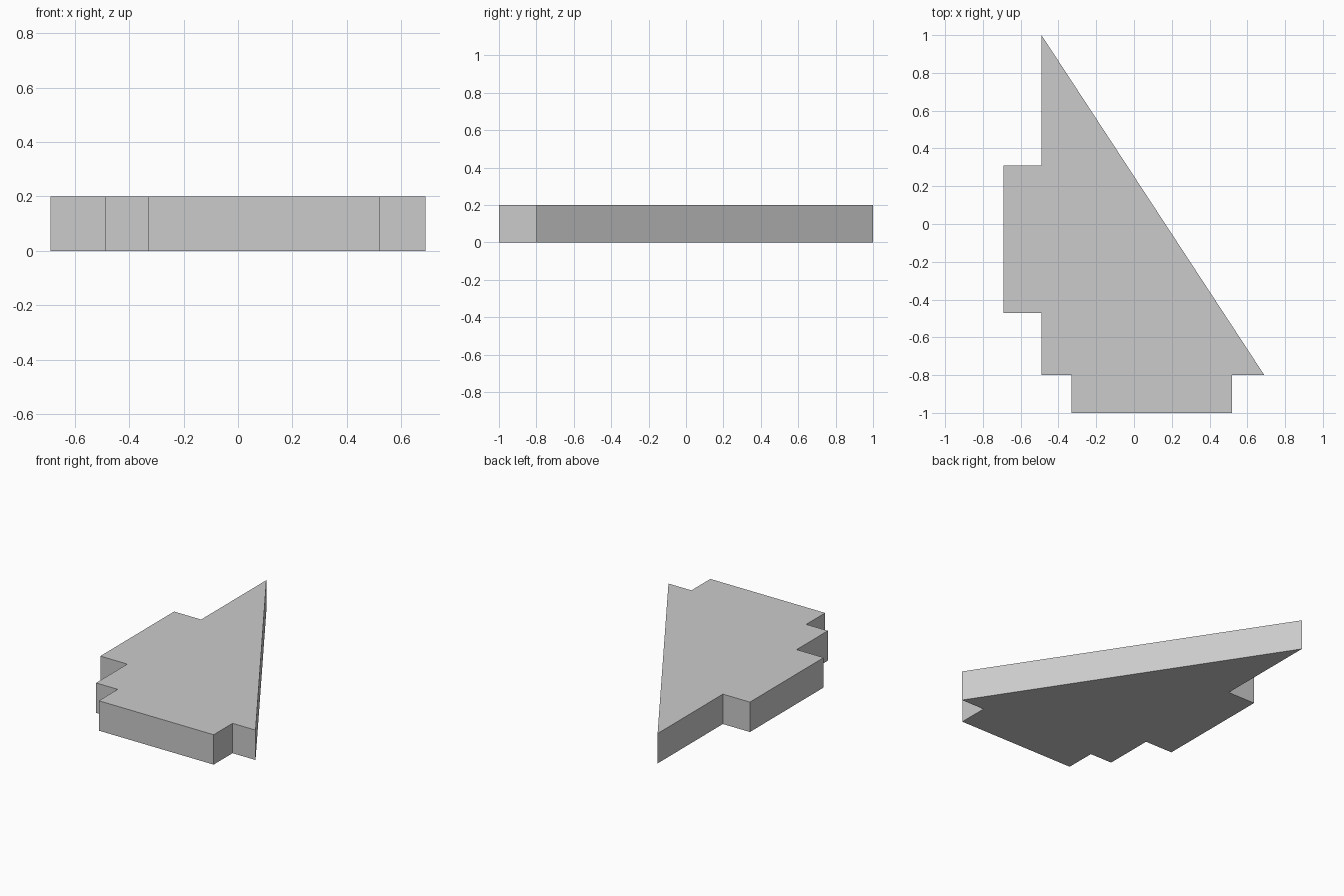
import bpy
import bmesh

cube = bpy.data.objects.get("Cube")
if cube:
    bpy.data.objects.remove(cube, do_unlink=True)

THICKNESS = 0.2

# Plain grey material
grey = bpy.data.materials.new("plain_grey")
grey.use_nodes = True
colour = (0.6, 0.6, 0.6, 1)
grey.diffuse_color = colour
grey.node_tree.nodes["Principled BSDF"].inputs["Base Color"].default_value = colour

# Triangular plate outline with a tab on each straight edge, counter-clockwise
outline = [
    (-0.49, 1.0), (-0.49, 0.31),
    (-0.69, 0.31), (-0.69, -0.47),    # side tab
    (-0.49, -0.47), (-0.49, -0.80),
    (-0.33, -0.80), (-0.33, -1.0),    # front tab
    (0.52, -1.0), (0.52, -0.80),
    (0.69, -0.80),
]

# Extrude the outline into a solid plate
bm = bmesh.new()
base = bm.faces.new([bm.verts.new((x, y, 0)) for x, y in outline])
top = bmesh.ops.extrude_face_region(bm, geom=[base], use_keep_orig=True)["geom"]
bmesh.ops.translate(bm, vec=(0, 0, THICKNESS),
                    verts=[g for g in top if isinstance(g, bmesh.types.BMVert)])
bmesh.ops.recalc_face_normals(bm, faces=bm.faces)

mesh = bpy.data.meshes.new("tabbed_triangle_plate")
bm.to_mesh(mesh)
bm.free()
mesh.materials.append(grey)
plate = bpy.data.objects.new("tabbed_triangle_plate", mesh)
bpy.context.collection.objects.link(plate)
